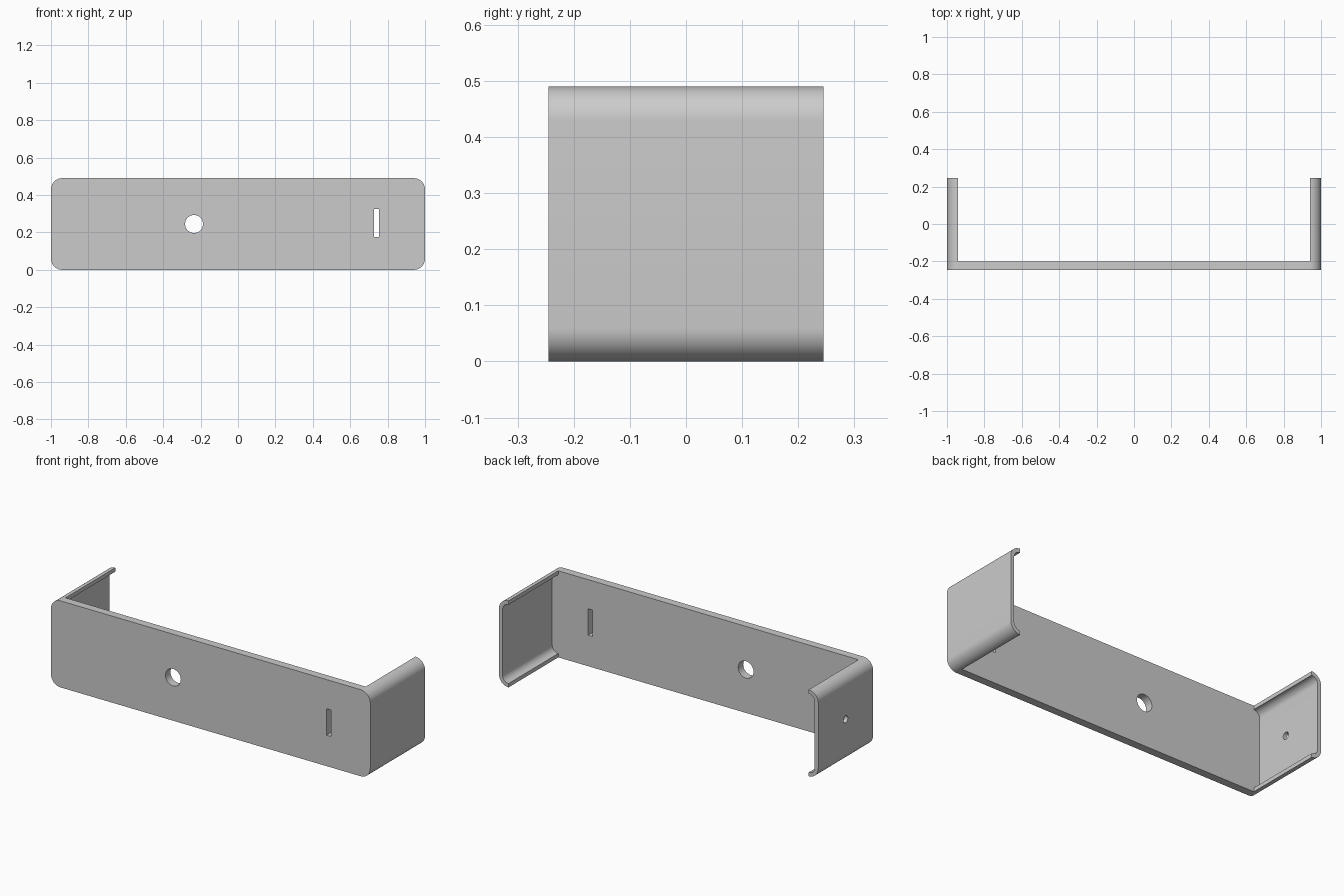
import bpy
import bmesh
from math import cos, sin, pi
from mathutils import Matrix

HALF_LENGTH, HALF_DEPTH, HEIGHT = 1.0, 0.245, 0.49
PLATE_BACK = -0.2      # rear face of the front plate
RADIUS = 0.06          # outer corner radius
SHEET = 0.022          # thickness of the end channels
STEPS = 12

if "Cube" in bpy.data.objects:
    bpy.data.objects.remove(bpy.data.objects["Cube"])

grey = bpy.data.materials.new("light_grey_metal")
grey.use_nodes = True
colour = (0.6, 0.6, 0.6, 1)
grey.diffuse_color = colour
grey.node_tree.nodes["Principled BSDF"].inputs["Base Color"].default_value = colour


def arc(cx, cz, radius, start):
    """Quarter circle in the x-z plane, counter-clockwise."""
    angles = [start + pi / 2 * i / STEPS for i in range(STEPS + 1)]
    return [(cx + radius * cos(a), cz + radius * sin(a)) for a in angles]


def new_object(name, bm):
    bmesh.ops.recalc_face_normals(bm, faces=bm.faces)
    mesh = bpy.data.meshes.new(name)
    bm.to_mesh(mesh)
    bm.free()
    mesh.materials.append(grey)
    obj = bpy.data.objects.new(name, mesh)
    bpy.context.collection.objects.link(obj)
    return obj


def extrude_profile(name, points, y0, y1):
    bm = bmesh.new()
    face = bm.faces.new([bm.verts.new((x, y0, z)) for x, z in points])
    result = bmesh.ops.extrude_face_region(bm, geom=[face])
    verts = [g for g in result["geom"] if isinstance(g, bmesh.types.BMVert)]
    bmesh.ops.translate(bm, verts=verts, vec=(0, y1 - y0, 0))
    return new_object(name, bm)


def round_cutter(radius, depth, location, axis):
    bm = bmesh.new()
    bmesh.ops.create_cone(bm, cap_ends=True, segments=48, radius1=radius,
                          radius2=radius, depth=depth,
                          matrix=Matrix.Translation(location) @ Matrix.Rotation(pi / 2, 4, axis))
    return new_object("hole_cutter", bm)


def box_cutter(size, location):
    bm = bmesh.new()
    bmesh.ops.create_cube(bm, size=1, matrix=Matrix.Translation(location)
                          @ Matrix.Diagonal((*size, 1)))
    return new_object("slot_cutter", bm)


def finish(obj, cutters=()):
    """Cut the openings, then smooth the curves and keep the edges sharp."""
    bpy.ops.object.select_all(action="DESELECT")
    obj.select_set(True)
    bpy.context.view_layer.objects.active = obj
    for cutter in cutters:
        mod = obj.modifiers.new("opening", "BOOLEAN")
        mod.operation, mod.solver, mod.object = "DIFFERENCE", "EXACT", cutter
        bpy.ops.object.modifier_apply(modifier=mod.name)
        bpy.data.objects.remove(cutter)
    bpy.ops.object.shade_smooth_by_angle(angle=pi / 6)


# Front plate: rounded rectangle with a round hole and an upright slot
cx, top = HALF_LENGTH - RADIUS, HEIGHT - RADIUS
outline = (arc(cx, RADIUS, RADIUS, -pi / 2) + arc(cx, top, RADIUS, 0)
           + arc(-cx, top, RADIUS, pi / 2) + arc(-cx, RADIUS, RADIUS, pi))
front_plate = extrude_profile("front_plate", outline, -HALF_DEPTH, PLATE_BACK)
finish(front_plate, [
    round_cutter(0.048, 0.2, (-0.235, -0.22, 0.245), "X"),
    box_cutter((0.028, 0.2, 0.15), (0.74, -0.22, 0.25)),
])

# End channels: thin walls whose top and bottom edges curl inward
inner = RADIUS - SHEET
outer_line = arc(cx, RADIUS, RADIUS, -pi / 2) + arc(cx, top, RADIUS, 0)
inner_line = arc(cx, RADIUS, inner, -pi / 2) + arc(cx, top, inner, 0)
channel = outer_line + inner_line[::-1]
for name, side in (("left_end_channel", 1), ("right_end_channel", -1)):
    wall = extrude_profile(name, [(side * x, z) for x, z in channel],
                           PLATE_BACK, HALF_DEPTH)
    # Only the right channel has a small screw hole
    holes = [round_cutter(0.02, 0.2, (-0.99, 0, HEIGHT / 2), "Y")] if side < 0 else []
    finish(wall, holes)
